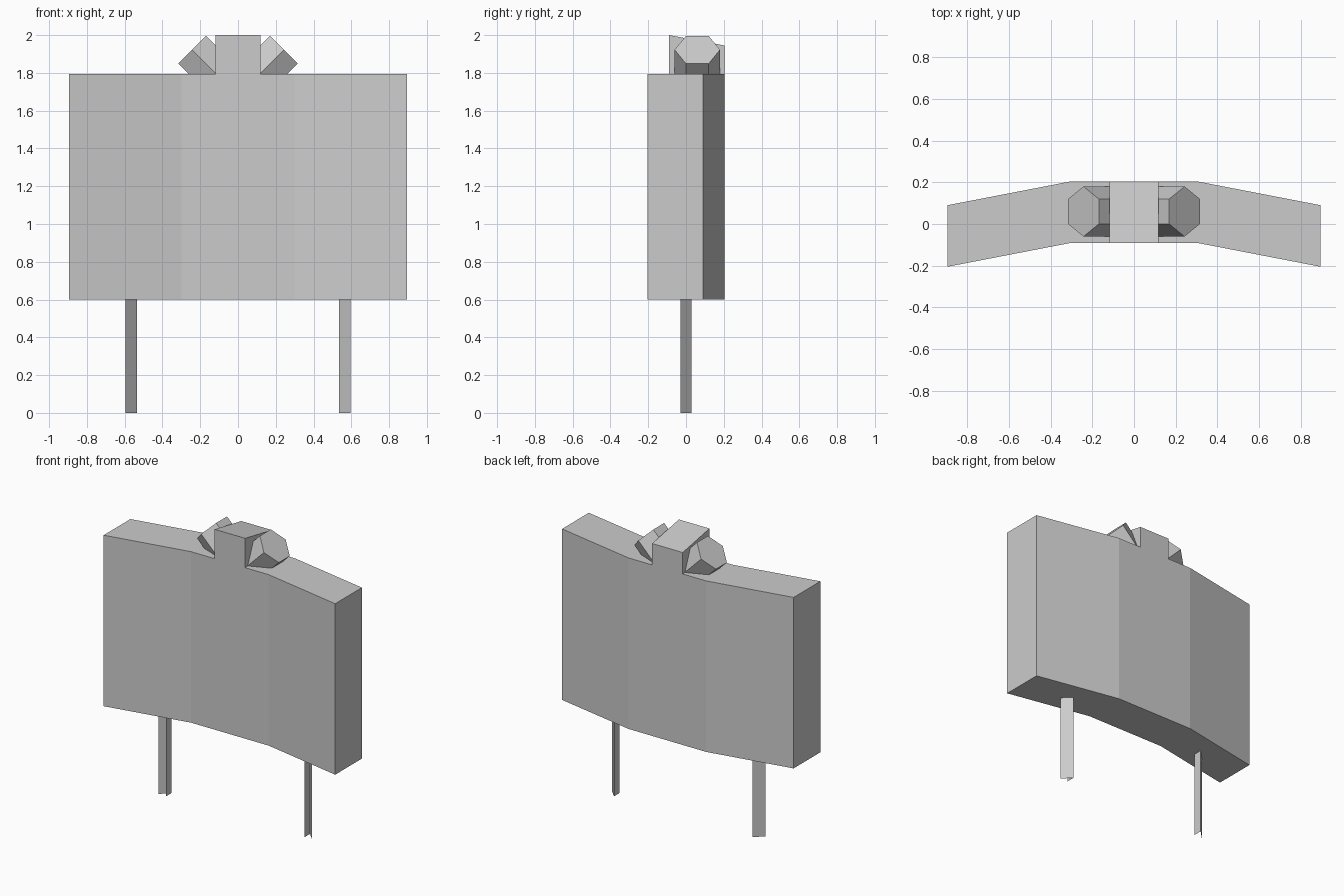
import bpy, bmesh, math
from mathutils import Matrix, Vector

if "Cube" in bpy.data.objects:
    bpy.data.objects.remove(bpy.data.objects["Cube"])

grey = bpy.data.materials.new("plain_grey")
grey.diffuse_color = (0.6, 0.6, 0.6, 1)
grey.use_nodes = True
grey.node_tree.nodes["Principled BSDF"].inputs["Base Color"].default_value = grey.diffuse_color


def finish(name, bm):
    mesh = bpy.data.meshes.new(name)
    bm.to_mesh(mesh)
    bm.free()
    mesh.materials.append(grey)
    ob = bpy.data.objects.new(name, mesh)
    bpy.context.collection.objects.link(ob)
    return ob


def prism(name, profile, offset):
    """Closed solid: extrude a planar profile along an offset."""
    bm = bmesh.new()
    face = bm.faces.new([bm.verts.new(p) for p in profile])
    new = bmesh.ops.extrude_face_region(bm, geom=[face], use_keep_orig=True)["geom"]
    moved = [g for g in new if isinstance(g, bmesh.types.BMVert)]
    bmesh.ops.translate(bm, verts=moved, vec=offset)
    bmesh.ops.recalc_face_normals(bm, faces=bm.faces)
    return finish(name, bm)


# Bent board: three segments, swept forward at both ends
front = [(-0.895, -0.205), (-0.3, -0.09), (0.3, -0.09), (0.895, -0.205)]
back = [(x, y + 0.295) for x, y in reversed(front)]
prism("board", [(x, y, 0.6) for x, y in front + back], (0, 0, 1.195))

# Centre housing with a roof that slopes down to the back
side = [(-0.09, 1.795), (0.205, 1.795), (0.205, 1.945), (-0.09, 2.0)]
prism("lamp_housing", [(-0.118, y, z) for y, z in side], (0.236, 0, 0))

for s, label in ((-1, "left"), (1, "right")):
    # Hexagonal lamp leaning outward at 45 degrees, base sunk in the board
    base = Vector((s * 0.08, 0.06, 1.76))
    across = Vector((-s, 0, 1)).normalized()
    ring = []
    for i in range(6):
        a = math.radians(60 * i)
        ring.append(base + Vector((0, 0.12 * math.cos(a), 0)) + across * 0.12 * math.sin(a))
    prism("lamp_" + label, ring, (s * 0.1625, 0, 0.1625))

    # Thin angle post: one straight flange and one diagonal flange, open in front
    bm = bmesh.new()
    path = [(s * 0.535, -0.03), (s * 0.535, 0.03), (s * 0.595, -0.03)]
    low = [bm.verts.new((x, y, 0)) for x, y in path]
    high = [bm.verts.new((x, y, 0.6)) for x, y in path]
    for i in range(2):
        quad = [low[i], low[i + 1], high[i + 1], high[i]]
        bm.faces.new(quad if s < 0 else quad[::-1])
    bm.normal_update()
    # Point the flanges outward
    if bm.faces[:][0].normal.x * s > 0:
        bmesh.ops.reverse_faces(bm, faces=bm.faces[:])
    finish("post_" + label, bm)
